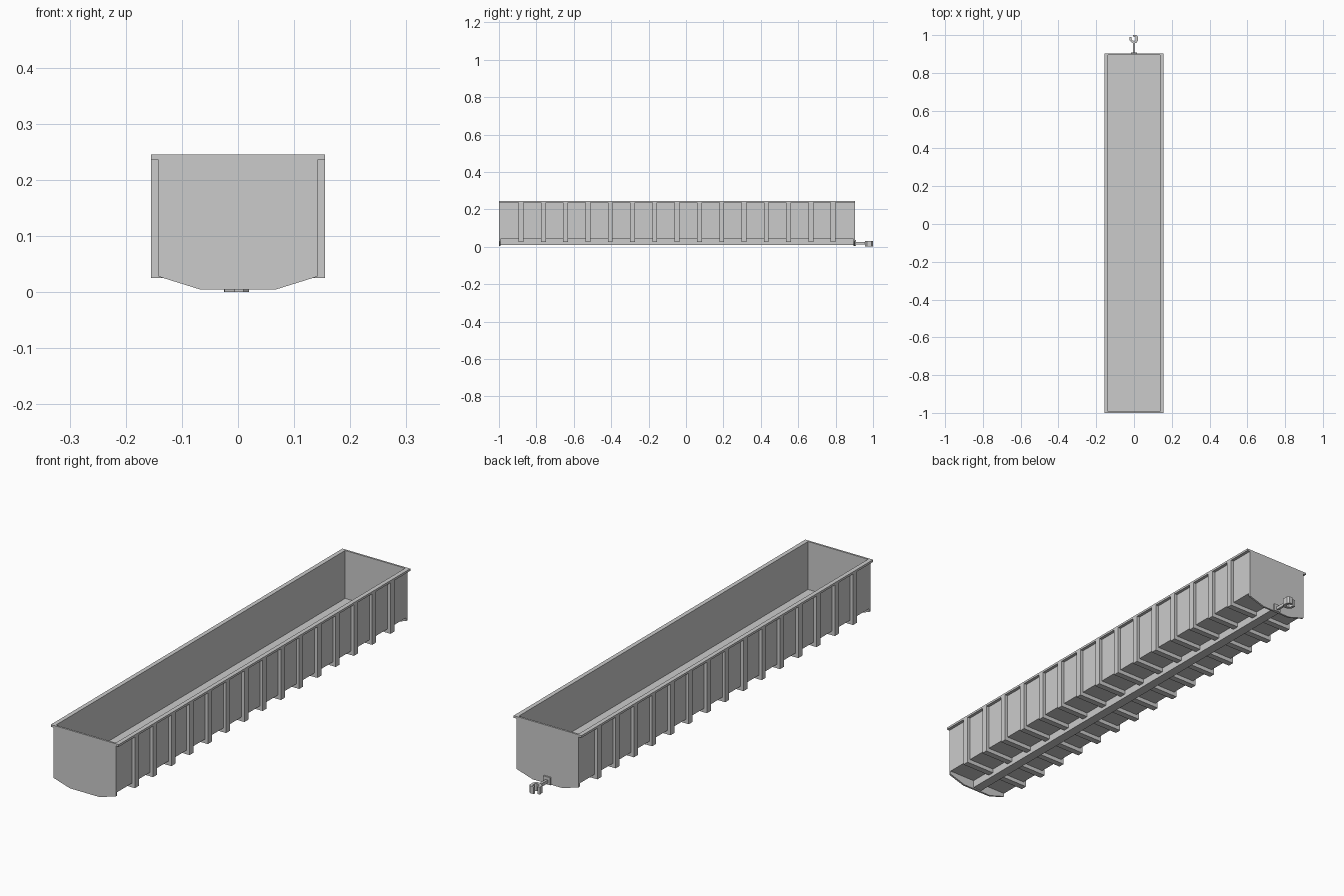
import bpy, bmesh

if "Cube" in bpy.data.objects:
    bpy.data.objects.remove(bpy.data.objects["Cube"])

Y0, Y1 = -1.0, 0.903      # body ends
FLOOR = 0.042             # underside of floor


def finish(name, bm):
    bmesh.ops.recalc_face_normals(bm, faces=bm.faces)
    me = bpy.data.meshes.new(name)
    bm.to_mesh(me)
    bm.free()
    ob = bpy.data.objects.new(name, me)
    bpy.context.collection.objects.link(ob)
    return ob


def box(bm, x0, x1, y0, y1, z0, z1):
    v = bmesh.ops.create_cube(bm, size=1)["verts"]
    for p in v:
        p.co = ((x0 + x1) / 2 + p.co.x * (x1 - x0),
                (y0 + y1) / 2 + p.co.y * (y1 - y0),
                (z0 + z1) / 2 + p.co.z * (z1 - z0))


def boxes(name, *dims):
    bm = bmesh.new()
    for d in dims:
        box(bm, *d)
    return finish(name, bm)


def prism(name, pts, offset):
    """Extrude a closed 3D outline along an offset vector."""
    bm = bmesh.new()
    f = bm.faces.new([bm.verts.new(p) for p in pts])
    new = bmesh.ops.extrude_face_region(bm, geom=[f])["geom"]
    # extrude_face_region removes nothing here: both caps remain
    bmesh.ops.translate(bm, vec=offset,
                        verts=[g for g in new if isinstance(g, bmesh.types.BMVert)])
    return finish(name, bm)


# floor, side walls and top rails
boxes("floor", (-0.142, 0.142, Y0 + 0.004, Y1 - 0.004, FLOOR, FLOOR + 0.005))
for side, s in (("left", -1), ("right", 1)):
    xs = sorted((s * 0.137, s * 0.142))
    boxes(side + "_wall", (*xs, Y0 + 0.004, Y1 - 0.004, FLOOR, 0.24))
    xs = sorted((s * 0.137, s * 0.155))
    boxes(side + "_top_rail", (*xs, Y0 + 0.004, Y1 - 0.004, 0.236, 0.245))

# end plates with tapered bottom and wide top lip
half = [(0.068, 0.005), (0.142, 0.028), (0.142, 0.236), (0.155, 0.236), (0.155, 0.245)]
outline = half + [(-x, z) for x, z in reversed(half)]
for name, y in (("front_end_plate", Y0), ("back_end_plate", Y1 - 0.008)):
    prism(name, [(x, y, z) for x, z in outline], (0, 0.008, 0))

# ribs: side posts joined by a cross beam under the floor
bm = bmesh.new()
for i in range(15):
    y = -0.882 + i * 0.1192
    a, b = y - 0.013, y + 0.013
    box(bm, -0.155, 0.155, a, b, 0.025, FLOOR)
    for s in (-1, 1):
        xs = sorted((s * 0.142, s * 0.155))
        box(bm, *xs, a, b, FLOOR, 0.236)
finish("ribs", bm)

# centre beam
boxes("centre_beam", (-0.02, 0.02, Y0 + 0.008, Y1 - 0.008, 0.01, FLOOR))

# coupler: mounting plate, shank and open hook
boxes("coupler_plate", (-0.016, 0.016, Y1, Y1 + 0.006, 0.005, 0.036))
boxes("coupler_shank", (-0.005, 0.005, Y1 + 0.006, 0.965, 0.011, 0.024))
hook = [(-0.006, 0.957), (0.010, 0.957), (0.020, 0.968), (0.020, 0.993), (0.012, 1.0),
        (-0.004, 1.0), (-0.004, 0.992), (0.008, 0.990), (0.009, 0.975), (0.002, 0.969),
        (-0.008, 0.971), (-0.013, 0.978), (-0.014, 0.990), (-0.025, 0.990), (-0.024, 0.972)]
prism("coupler_hook", [(x, y, 0.0) for x, y in hook], (0, 0, 0.03))
